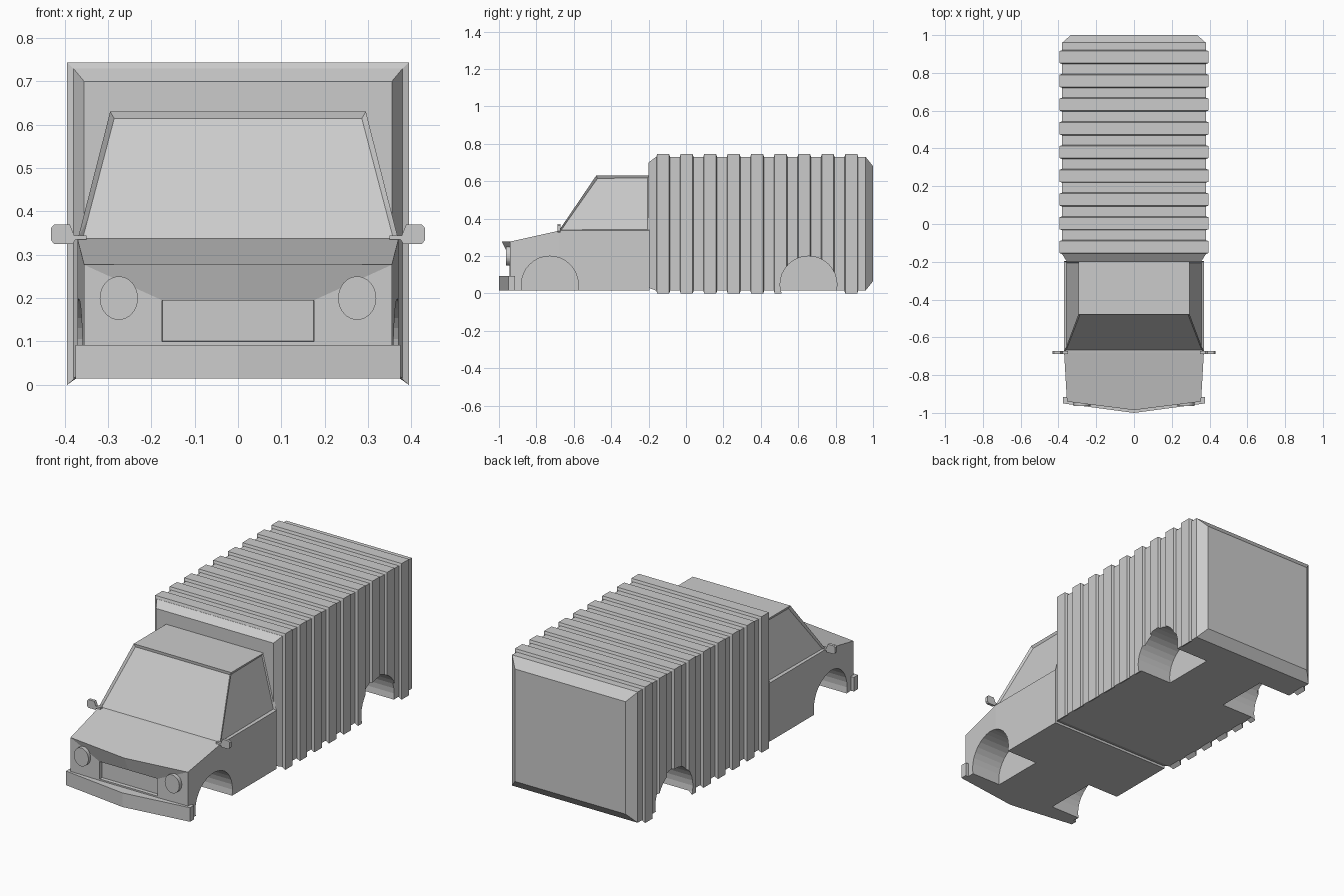
import bpy, bmesh, math
from mathutils import Matrix

cube = bpy.data.objects.get("Cube")
if cube:
    bpy.data.objects.remove(cube, do_unlink=True)

GREY = (0.6, 0.6, 0.6, 1)
paint = bpy.data.materials.new("light_grey")
paint.use_nodes = True
paint.diffuse_color = GREY
paint.node_tree.nodes["Principled BSDF"].inputs["Base Color"].default_value = GREY


def finish(name, bm):
    bmesh.ops.remove_doubles(bm, verts=bm.verts, dist=1e-5)
    bmesh.ops.recalc_face_normals(bm, faces=bm.faces)
    mesh = bpy.data.meshes.new(name)
    bm.to_mesh(mesh)
    bm.free()
    mesh.materials.append(paint)
    ob = bpy.data.objects.new(name, mesh)
    bpy.context.collection.objects.link(ob)
    return ob


def loft(bm, rings):
    """Skin closed rings of points and cap both ends."""
    rows = [[bm.verts.new(p) for p in ring] for ring in rings]
    n = len(rows[0])
    for a, b in zip(rows, rows[1:]):
        for i in range(n):
            j = (i + 1) % n
            bm.faces.new((a[i], a[j], b[j], b[i]))
    bm.faces.new(rows[0])
    bm.faces.new(rows[-1])


def mirrored(half):
    """Half outline from +x to the centre, completed on -x."""
    return half + [(-x, y, z) for x, y, z in reversed(half) if abs(x) > 1e-6]


def rect(w, y, z0, z1):
    return mirrored([(w, y, z0), (w, y, z1)])


# Cargo box with chamfered ends
bm = bmesh.new()
loft(bm, [rect(0.355, -0.2, 0.03, 0.70), rect(0.38, -0.16, 0.015, 0.73),
          rect(0.38, 0.96, 0.015, 0.73), rect(0.335, 1.0, 0.065, 0.68)])
cargo_box = finish("cargo_box", bm)


# Raised ribs over the roof and sides, flared at the lower ends
def rib_ring(y, w, low, top):
    return mirrored([(0.37, y, 0.017), (w, y, low), (w, y, top)])


bm = bmesh.new()
for i in range(9):
    y = -0.122 + i * 0.1257
    loft(bm, [rib_ring(y - 0.037, 0.379, 0.013, 0.729),
              rib_ring(y - 0.032, 0.394, 0, 0.744),
              rib_ring(y + 0.032, 0.394, 0, 0.744),
              rib_ring(y + 0.037, 0.379, 0.013, 0.729)])
ribs = finish("cargo_ribs", bm)


# Cab body: flat front with a pointed bonnet edge
def plan(z):
    return mirrored([(0.37, -0.195, z), (0.37, -0.68, z), (0.355, -0.94, z),
                     (0.175, -0.945, z), (0, -0.945, z)])


corner = (0.355, -0.94, 0.277)
bonnet = mirrored([(0.37, -0.195, 0.335), (0.37, -0.68, 0.335),
                   corner, corner, (0, -0.985, 0.277)])
bm = bmesh.new()
rows = [[bm.verts.new(p) for p in ring]
        for ring in (plan(0.015), plan(0.1), plan(0.195), bonnet)]
bmesh.ops.remove_doubles(bm, verts=rows[3], dist=1e-5)
bm.free()
bm = bmesh.new()
loft(bm, [plan(0.015), plan(0.1), plan(0.195), bonnet])
bmesh.ops.remove_doubles(bm, verts=bm.verts, dist=1e-5)
bmesh.ops.recalc_face_normals(bm, faces=bm.faces)
# crease between the bonnet and the cabin floor
crease = [v for v in bm.verts if abs(v.co.y + 0.68) < 1e-4 and v.co.z > 0.3]
bmesh.ops.connect_verts(bm, verts=crease)
# recessed grille
grille = [f for f in bm.faces if abs(f.calc_center_median().x) < 0.1
          and 0.1 < f.calc_center_median().z < 0.195 and f.normal.y < -0.9]
bmesh.ops.inset_region(bm, faces=grille, thickness=0.001, depth=-0.02)
cab_body = finish("cab_body", bm)

# Cabin with recessed windscreen and side windows
bm = bmesh.new()
loft(bm, [mirrored([(0.37, -0.195, 0.335), (0.37, -0.68, 0.335)]),
          mirrored([(0.295, -0.195, 0.63), (0.295, -0.48, 0.63)])])
bmesh.ops.recalc_face_normals(bm, faces=bm.faces)
windows = [f for f in bm.faces if abs(f.normal.x) > 0.5 or f.normal.y < -0.5]
bmesh.ops.inset_individual(bm, faces=windows, thickness=0.015, depth=-0.01)
finish("cabin", bm)

# Pointed front bumper
bm = bmesh.new()
loft(bm, [mirrored([(0.375, -0.915, z), (0.375, -0.95, z), (0, -1.0, z)])
          for z in (0.015, 0.092)])
finish("front_bumper", bm)

# Headlamps and wing mirrors
for side, word in ((1, "left"), (-1, "right")):
    bm = bmesh.new()
    bmesh.ops.create_cone(
        bm, cap_ends=True, segments=32, radius1=0.044, radius2=0.044, depth=0.04,
        matrix=Matrix.Translation((side * 0.275, -0.943, 0.2))
        @ Matrix.Diagonal((1, 1, 1.14, 1)) @ Matrix.Rotation(math.pi / 2, 4, "X"))
    finish(word + "_headlamp", bm)

    bm = bmesh.new()
    outline = [(0.35, 0.335), (0.375, 0.335), (0.382, 0.325), (0.424, 0.325),
               (0.431, 0.333), (0.431, 0.362), (0.424, 0.37), (0.388, 0.37),
               (0.378, 0.345), (0.35, 0.345)]
    loft(bm, [[(side * x, y, z) for x, z in outline] for y in (-0.688, -0.672)])
    finish(word + "_mirror", bm)

# Wheel wells cut from the body, box and ribs
bm = bmesh.new()
for y in (-0.728, 0.655):
    for side in (1, -1):
        bmesh.ops.create_cone(
            bm, cap_ends=True, segments=32, radius1=0.152, radius2=0.152, depth=0.3,
            matrix=Matrix.Translation((side * 0.33, y, 0.047))
            @ Matrix.Rotation(math.pi / 2, 4, "Y"))
cutter = finish("wheel_well_cutter", bm)
cutter.hide_render = True
for ob in (cab_body, cargo_box, ribs):
    mod = ob.modifiers.new("wheel_wells", "BOOLEAN")
    mod.operation = "DIFFERENCE"
    mod.solver = "EXACT"
    mod.object = cutter
    bpy.context.view_layer.objects.active = ob
    bpy.ops.object.modifier_apply(modifier=mod.name)
bpy.data.objects.remove(cutter, do_unlink=True)
